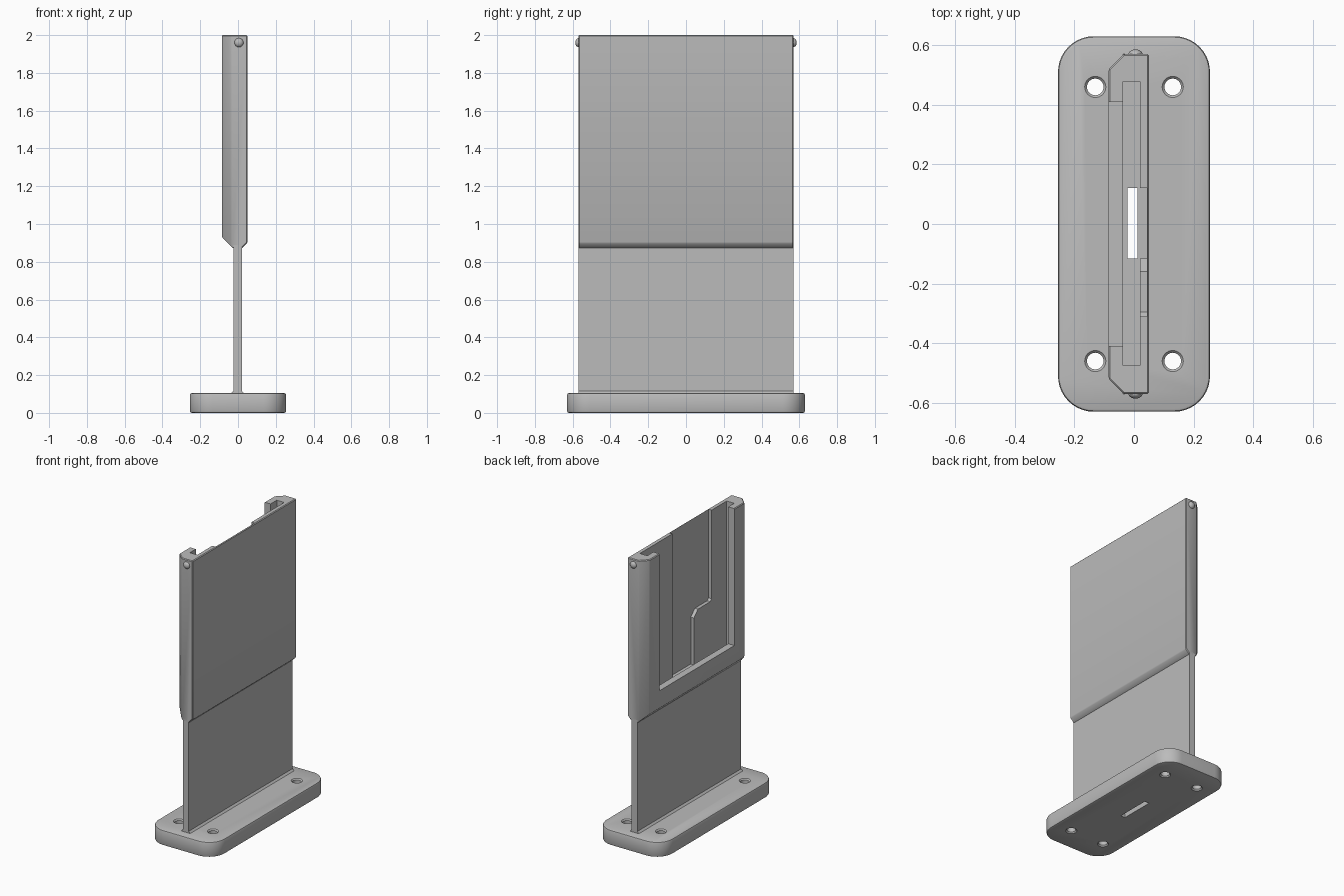
import bpy, bmesh, math
from mathutils import Matrix, Vector

cube = bpy.data.objects.get("Cube")
if cube:
    bpy.data.objects.remove(cube)

grey = bpy.data.materials.new("plain_grey")
grey.use_nodes = True
colour = (0.5, 0.5, 0.5, 1)
grey.diffuse_color = colour
grey.node_tree.nodes["Principled BSDF"].inputs["Base Color"].default_value = colour


def finish(name, bm):
    bmesh.ops.recalc_face_normals(bm, faces=bm.faces)
    mesh = bpy.data.meshes.new(name)
    bm.to_mesh(mesh)
    bm.free()
    obj = bpy.data.objects.new(name, mesh)
    bpy.context.collection.objects.link(obj)
    mesh.materials.append(grey)
    return obj


def prism(name, outline, axis, low, high):
    """Extrude a 2D outline along an axis; the outline fills the other two in order."""
    def place(p, h):
        c = list(p)
        c.insert("xyz".index(axis), h)
        return c
    bm = bmesh.new()
    face = bm.faces.new([bm.verts.new(place(p, low)) for p in outline])
    ext = bmesh.ops.extrude_face_region(bm, geom=[face])["geom"]
    shift = Vector(place((0, 0), high - low))
    bmesh.ops.translate(bm, vec=shift, verts=[v for v in ext if isinstance(v, bmesh.types.BMVert)])
    return finish(name, bm)


def block(name, x0, x1, y0, y1, z0, z1):
    return prism(name, [(x0, y0), (x1, y0), (x1, y1), (x0, y1)], "z", z0, z1)


def apply(obj, mod):
    bpy.context.view_layer.objects.active = obj
    bpy.ops.object.modifier_apply(modifier=mod.name)


def bevel(obj, width, segments=1):
    mod = obj.modifiers.new("bevel", "BEVEL")
    mod.width, mod.segments = width, segments
    mod.limit_method, mod.angle_limit = "ANGLE", math.radians(40)
    apply(obj, mod)


def cut(obj, cutter):
    cutter.hide_render = True
    mod = obj.modifiers.new("cut", "BOOLEAN")
    mod.operation, mod.solver, mod.object = "DIFFERENCE", "EXACT", cutter
    apply(obj, mod)
    bpy.data.objects.remove(cutter)


def cut_slot(obj):
    cut(obj, block("slot_cutter", -0.022, 0.012, -0.115, 0.12, -0.1, 1.1))


# Base plate with rounded corners
HX, HY, R, TOP = 0.255, 0.63, 0.12, 0.105
outline = []
for i, (sx, sy) in enumerate([(1, 1), (-1, 1), (-1, -1), (1, -1)]):
    for k in range(11):
        a = math.radians(90 * i + 9 * k)
        outline.append((sx * (HX - R) + R * math.cos(a), sy * (HY - R) + R * math.sin(a)))
base = prism("base_plate", outline, "z", 0, TOP)
bevel(base, 0.01, 2)

# Countersunk screw holes
for x in (-0.13, 0.13):
    for y in (-0.46, 0.46):
        bm = bmesh.new()
        profile = [(0, -0.01), (0.045, -0.01), (0.028, 0.008), (0.028, 0.097), (0.045, 0.115), (0, 0.115)]
        verts = [bm.verts.new((x + r, y, z)) for r, z in profile]
        edges = [bm.edges.new(pair) for pair in zip(verts, verts[1:])]
        bmesh.ops.spin(bm, geom=verts + edges, cent=(x, y, 0), axis=(0, 0, 1),
                       angle=math.tau, steps=32)
        bmesh.ops.remove_doubles(bm, verts=bm.verts, dist=1e-4)
        cut(base, finish("hole_cutter", bm))
cut_slot(base)

# Thin upright panel with a flared foot
foot = TOP + 0.012
stem = prism("upright_panel", [(-0.037, 0.1), (-0.037, TOP), (-0.025, foot), (-0.025, 0.89),
                               (0.02, 0.89), (0.02, foot), (0.032, TOP), (0.032, 0.1)],
             "y", -0.57, 0.57)
cut_slot(stem)

# Holder body, tapered at the bottom, with two chamfered uprights
holder = prism("holder_body", [(-0.085, 0.93), (-0.025, 0.87), (0.02, 0.87), (0.05, 0.9),
                               (0.05, 2), (-0.085, 2)], "y", -0.57, 0.57)
for s in (-1, 1):
    corner = [(-0.085, 0.52 * s), (-0.035, 0.57 * s), (-0.035, 0.65 * s),
              (-0.15, 0.65 * s), (-0.15, 0.52 * s)]
    cut(holder, prism("corner_cutter", corner, "z", 0.8, 2.1))
bevel(holder, 0.005)

# Pocket, open window and stepped recess in the back wall
cut(holder, block("pocket_cutter", -0.037, 0.02, -0.475, 0.478, 1.0, 2.1))
cut(holder, block("window_cutter", -0.2, -0.02, -0.41, 0.41, 1.05, 2.1))
recess = [(0.12, 1.0), (0.12, 2.1), (-0.31, 2.1), (-0.31, 1.385), (-0.295, 1.37),
          (-0.16, 1.37), (-0.115, 1.325), (-0.115, 1.0)]
cut(holder, prism("recess_cutter", recess, "x", 0.0, 0.044))
cut_slot(holder)

# Round bumps at the top of both ends
for s, side in ((-1, "front"), (1, "back")):
    bm = bmesh.new()
    bmesh.ops.create_uvsphere(bm, u_segments=24, v_segments=12, radius=0.024,
                              matrix=Matrix.Translation((0.005, 0.568 * s, 1.96))
                              @ Matrix.Diagonal((1, 0.75, 1, 1)))
    finish(side + "_bump", bm)

# Smooth rounded surfaces while keeping edges sharp
for obj in bpy.context.collection.objects:
    obj.select_set(obj.type == "MESH")
bpy.context.view_layer.objects.active = base
bpy.ops.object.shade_smooth_by_angle(angle=math.radians(30))
